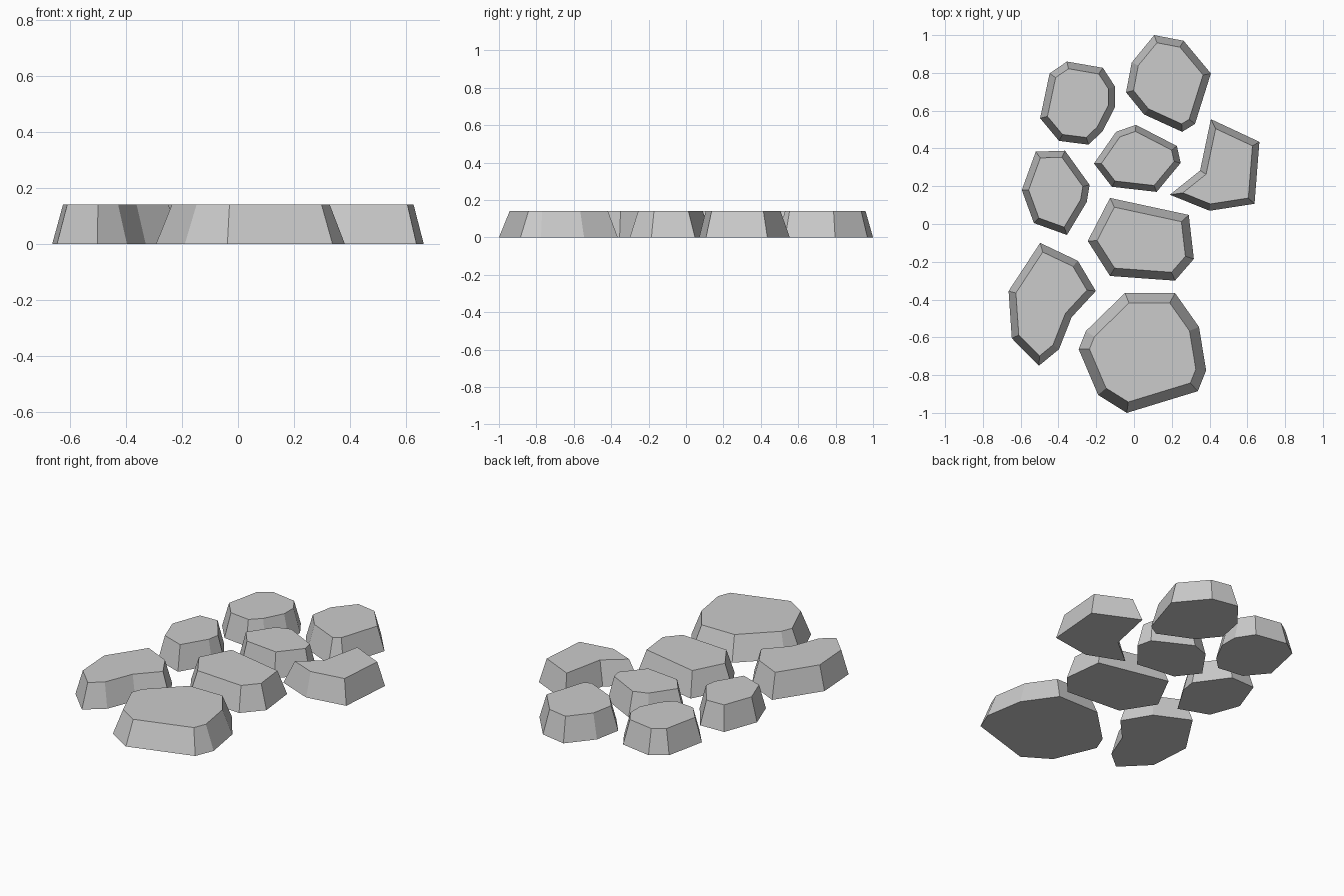
import bpy, bmesh
from mathutils import Vector

if "Cube" in bpy.data.objects:
    bpy.data.objects.remove(bpy.data.objects["Cube"])

HEIGHT = 0.142


def inset(points, d):
    # move every edge of a counter-clockwise outline inward by d
    out = []
    n = len(points)
    for i in range(n):
        a, b, c = points[i - 1], points[i], points[(i + 1) % n]
        e1, e2 = (b - a).normalized(), (c - b).normalized()
        n1, n2 = Vector((-e1.y, e1.x)), Vector((-e2.y, e2.x))
        out.append(b + (n1 + n2) * (d / (1 + n1.dot(n2))))
    return out


def stone(name, d, outline):
    # outline is given clockwise, seen from above
    base = [Vector(p) for p in reversed(outline)]
    top = inset(base, d)
    bm = bmesh.new()
    lo = [bm.verts.new((p.x, p.y, 0)) for p in base]
    hi = [bm.verts.new((p.x, p.y, HEIGHT)) for p in top]
    bm.faces.new(lo[::-1])
    bm.faces.new(hi)
    for i in range(len(lo)):
        j = (i + 1) % len(lo)
        bm.faces.new((lo[i], lo[j], hi[j], hi[i]))
    mesh = bpy.data.meshes.new(name)
    bm.to_mesh(mesh)
    bm.free()
    bpy.context.collection.objects.link(bpy.data.objects.new(name, mesh))


# back row
stone("stone_back_left", 0.036, [
    (-.355, .86), (-.165, .827), (-.10, .727), (-.10, .62), (-.165, .493),
    (-.24, .42), (-.397, .44), (-.497, .56), (-.447, .797)])
stone("stone_back_right", 0.037, [
    (.107, 1), (.263, .97), (.407, .797), (.323, .53), (.255, .488),
    (.053, .58), (-.042, .697), (-.012, .855)])

# middle stones
stone("stone_middle_small", 0.032, [
    (.01, .525), (.227, .413), (.247, .323), (.12, .17),
    (-.117, .197), (-.212, .32), (-.095, .488)])
stone("stone_right_bent", 0.035, [
    (.407, .555), (.664, .435), (.638, .107), (.40, .07),
    (.19, .155), (.35, .283)])
stone("stone_left", 0.034, [
    (-.52, .383), (-.365, .388), (-.235, .207), (-.25, .117),
    (-.355, -.058), (-.53, .005), (-.594, .18)])
stone("stone_middle_wide", 0.043, [
    (-.127, .138), (.29, .048), (.317, -.185), (.217, -.30),
    (-.127, -.275), (-.245, -.09)])

# front row
stone("stone_front_left", 0.038, [
    (-.497, -.10), (-.297, -.195), (-.202, -.355), (-.33, -.493),
    (-.397, -.663), (-.503, -.75), (-.647, -.605), (-.664, -.355)])
stone("stone_front_large", 0.053, [
    (-.293, -.663), (-.255, -.567), (-.048, -.365), (.217, -.365),
    (.344, -.545), (.382, -.775), (.338, -.885), (-.038, -1), (-.19, -.905)])
